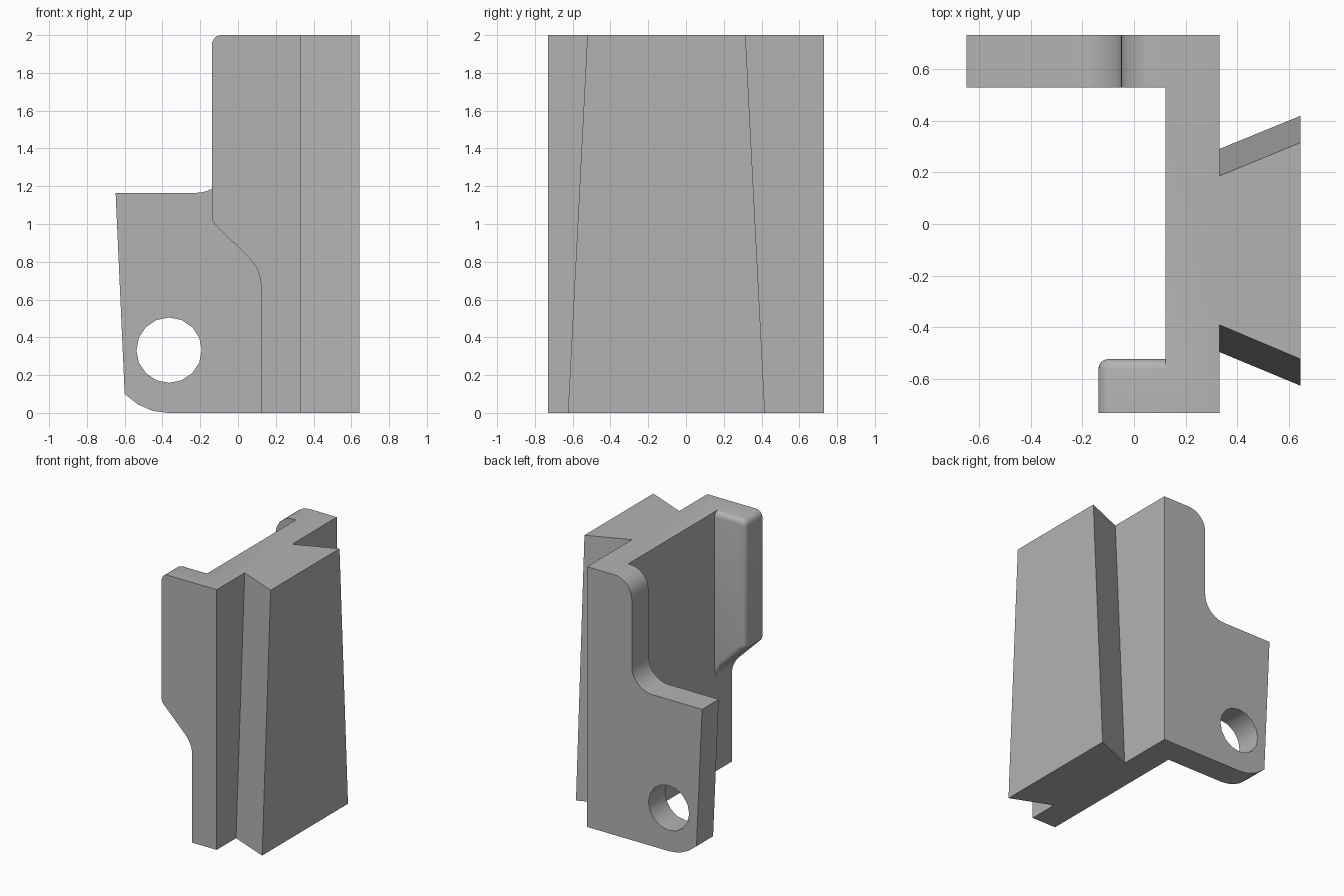
import bpy, bmesh
from math import sin, cos, pi, radians

cube = bpy.data.objects.get("Cube")
if cube:
    bpy.data.objects.remove(cube)

grey = bpy.data.materials.new("plain grey")
grey.use_nodes = True
colour = (0.45, 0.45, 0.45, 1)
grey.diffuse_color = colour
grey.node_tree.nodes["Principled BSDF"].inputs["Base Color"].default_value = colour


def arc(cx, cz, r, start, end, n):
    """Points on a circular arc, angles in degrees."""
    angles = [radians(start + (end - start) * i / n) for i in range(n + 1)]
    return [(cx + r * cos(a), cz + r * sin(a)) for a in angles]


def loft(name, loop_a, loop_b, round_edge=None):
    """Solid between two matching loops; round_edge picks edges to round."""
    bm = bmesh.new()
    a = [bm.verts.new(p) for p in loop_a]
    b = [bm.verts.new(p) for p in loop_b]
    bm.faces.new(a)
    bm.faces.new(b[::-1])
    for i in range(len(a)):
        j = (i + 1) % len(a)
        bm.faces.new((a[j], a[i], b[i], b[j]))
    bmesh.ops.recalc_face_normals(bm, faces=bm.faces)
    if round_edge:
        edges = [e for e in bm.edges if round_edge(e)]
        bmesh.ops.bevel(bm, geom=edges, offset=0.04, segments=4, profile=0.5,
                        affect='EDGES', clamp_overlap=False)
    mesh = bpy.data.meshes.new(name)
    bm.to_mesh(mesh)
    bm.free()
    mesh.materials.append(grey)
    obj = bpy.data.objects.new(name, mesh)
    bpy.context.collection.objects.link(obj)
    return obj


def slab(name, outline, y0, y1, round_edge=None):
    """Extrude an x-z outline along y."""
    return loft(name, [(x, y0, z) for x, z in outline],
                [(x, y1, z) for x, z in outline], round_edge)


def combine(target, other, operation):
    """Apply a boolean and drop the helper."""
    mod = target.modifiers.new(operation, 'BOOLEAN')
    mod.operation, mod.object, mod.solver = operation, other, 'EXACT'
    bpy.context.view_layer.objects.active = target
    bpy.ops.object.modifier_apply(modifier=mod.name)
    bpy.data.objects.remove(other)


# Upright plate
INNER, OUTER, DEPTH, ROOT = 0.122, 0.33, 0.73, 0.2
bracket = slab("bracket_body", [(INNER, 0), (OUTER, 0), (OUTER, 2), (INNER, 2)], -DEPTH, DEPTH)

# Tapered dovetail rail
def rail(z, neck_front, neck_back, flare_front, flare_back):
    return [(0.27, neck_front, z), (OUTER, neck_front, z), (0.643, flare_front, z),
            (0.643, flare_back, z), (OUTER, neck_back, z), (0.27, neck_back, z)]

dovetail = loft("dovetail_rail", rail(0, -0.495, 0.29, -0.625, 0.418),
                rail(2, -0.39, 0.186, -0.522, 0.315))

# Front flange with a rounded inner rim
r = 0.21
front_outline = [(ROOT, 0.67)]
front_outline += arc(INNER - r, 0.67, r, 0, 45, 6)
front_outline += arc(-0.088, 1.036, 0.05, 225, 180, 3)
front_outline += arc(-0.088, 1.95, 0.05, 180, 90, 6)
front_outline += [(ROOT, 2)]


def inner_rim(edge):
    p, q = (v.co for v in edge.verts)
    on_inner = min(p.y, q.y) > -0.53
    at_root = max(p.x, q.x) > ROOT - 0.01 and max(p.z, q.z) < 1.99
    return on_inner and not at_root and min(p.x, q.x) < ROOT - 0.01


front_flange = slab("front_flange", front_outline, -DEPTH, -0.522, inner_rim)

# Back flange with its lower lug and pin hole
back_outline = [(ROOT, 0), (-0.37, 0), (-0.45, 0.01), (-0.53, 0.045), (-0.6, 0.1), (-0.648, 1.165)]
back_outline += arc(-0.222, 1.337, 0.172, -90, 0, 10)
back_outline += arc(0.1, 1.85, 0.15, 180, 90, 10)
back_outline += [(ROOT, 2)]
back_flange = slab("back_flange", back_outline, 0.528, DEPTH)
pin_hole = slab("pin_hole_cutter", arc(-0.365, 0.332, 0.173, 0, 337.5, 15), 0.4, 0.9)
pin_hole.hide_render = True
combine(back_flange, pin_hole, 'DIFFERENCE')

for part in (dovetail, front_flange, back_flange):
    combine(bracket, part, 'UNION')

# Merge flush faces and shade
bm = bmesh.new()
bm.from_mesh(bracket.data)
bmesh.ops.remove_doubles(bm, verts=bm.verts, dist=0.0001)
bmesh.ops.dissolve_limit(bm, angle_limit=pi / 360, verts=bm.verts, edges=bm.edges)
bm.to_mesh(bracket.data)
bm.free()
bpy.ops.object.select_all(action='DESELECT')
bracket.select_set(True)
bpy.context.view_layer.objects.active = bracket
bpy.ops.object.shade_smooth_by_angle(angle=radians(30))
